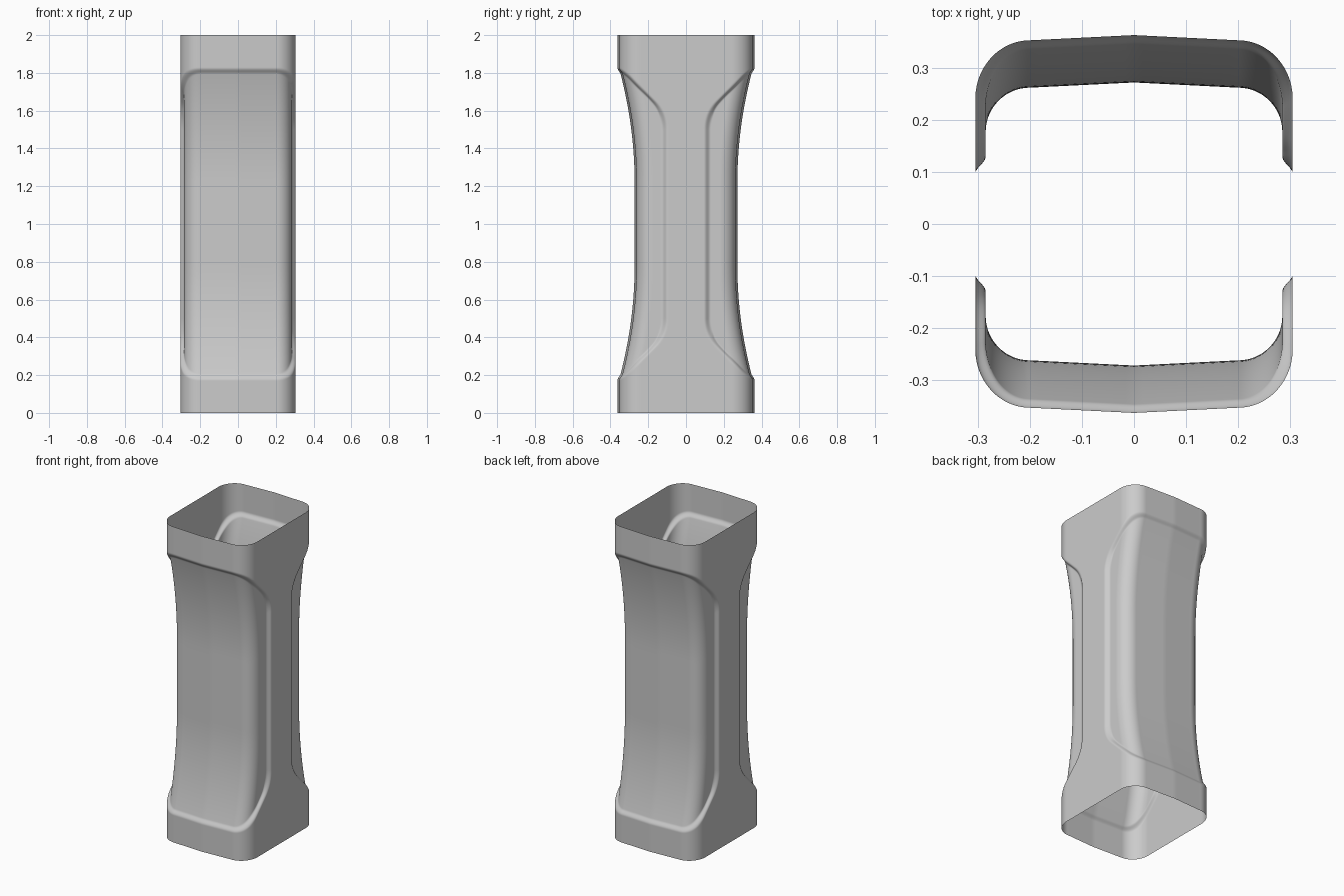
import bpy
import bmesh
from math import sin, cos, pi, sqrt

cube = bpy.data.objects.get("Cube")
if cube:
    bpy.data.objects.remove(cube, do_unlink=True)

HALF_X, CORNER_X = 0.305, 0.2      # side wall, where the front face starts to bend
EDGE_Y, GABLE = 0.353, 0.01        # front wall at the bend, bulge at the middle
SIDE, ARC, FRONT = 0.24, 0.17, 0.2 # lengths along one quarter of the outline
SIDE_DEPTH = 0.02


def section(s, half_x, edge_y, radius_y, hold=0.14):
    """Point of a rounded quarter outline; s runs from side middle to front middle."""
    bend_y = edge_y - radius_y
    if s <= SIDE:
        y = s if s < hold else hold + (s - hold) / (SIDE - hold) * (bend_y - hold)
        return half_x, y
    if s <= SIDE + ARC:
        a = (s - SIDE) / ARC * pi / 2
        return CORNER_X + (half_x - CORNER_X) * cos(a), bend_y + radius_y * sin(a)
    f = (s - SIDE - ARC) / FRONT
    return CORNER_X * (1 - f), edge_y + GABLE * f


def smooth_min(a, b, k):
    h = max(k - abs(a - b), 0) / k
    return min(a, b) - h * h * k / 4


def recess_amount(s, t):
    """0 on the outer shell, 1 in the recess, with a soft step between."""
    diagonal = (s + 0.493 - t) / sqrt(2)
    d = smooth_min(smooth_min(s - 0.097, diagonal, 0.06), 0.828 - t, 0.05)
    m = min(max(d / 0.032, 0), 1)
    return m * m * (3 - 2 * m)


def waist_depth(t):
    """The recessed front wall curves inward towards mid height."""
    f = max(t - 0.22, 0) / 0.58
    return 0.091 - 0.076 * f * f


def spread(stops):
    """Values from (start, end, count) spans, joined end to end."""
    values = [a + (b - a) * i / n for a, b, n in stops for i in range(n)]
    return values + [stops[-1][1]]


columns = spread([(0, 0.09, 3), (0.09, SIDE, 28), (SIDE, SIDE + ARC, 28),
                  (SIDE + ARC, SIDE + ARC + FRONT, 12)])
rows = spread([(0, 0.48, 20), (0.48, 0.79, 56), (0.79, 0.84, 12), (0.84, 1, 3)])

# One eighth of the tube, mirrored on all three axes
bm = bmesh.new()
grid = []
for t in rows:
    line = []
    for s in columns:
        m = recess_amount(s, t)
        ox, oy = section(s, HALF_X, EDGE_Y, EDGE_Y - SIDE)
        ix, iy = section(s, HALF_X - SIDE_DEPTH, EDGE_Y - waist_depth(t), 0.085)
        line.append(bm.verts.new((ox + (ix - ox) * m, oy + (iy - oy) * m, t)))
    grid.append(line)
for low, high in zip(grid, grid[1:]):
    for i in range(len(columns) - 1):
        bm.faces.new((low[i], low[i + 1], high[i + 1], high[i]))
mesh = bpy.data.meshes.new("tube_sleeve")
bm.to_mesh(mesh)
bm.free()

sleeve = bpy.data.objects.new("tube_sleeve", mesh)
sleeve.location.z = 1
bpy.context.collection.objects.link(sleeve)
mirror = sleeve.modifiers.new("mirror", 'MIRROR')
mirror.use_axis = (True, True, True)
mirror.merge_threshold = 0.0005

# Plain grey material
grey = bpy.data.materials.new("plain grey")
grey.use_nodes = True
colour = (0.6, 0.6, 0.6, 1)
grey.diffuse_color = colour
grey.node_tree.nodes["Principled BSDF"].inputs["Base Color"].default_value = colour
mesh.materials.append(grey)

bpy.context.view_layer.objects.active = sleeve
sleeve.select_set(True)
bpy.ops.object.shade_smooth_by_angle(angle=pi / 3)
